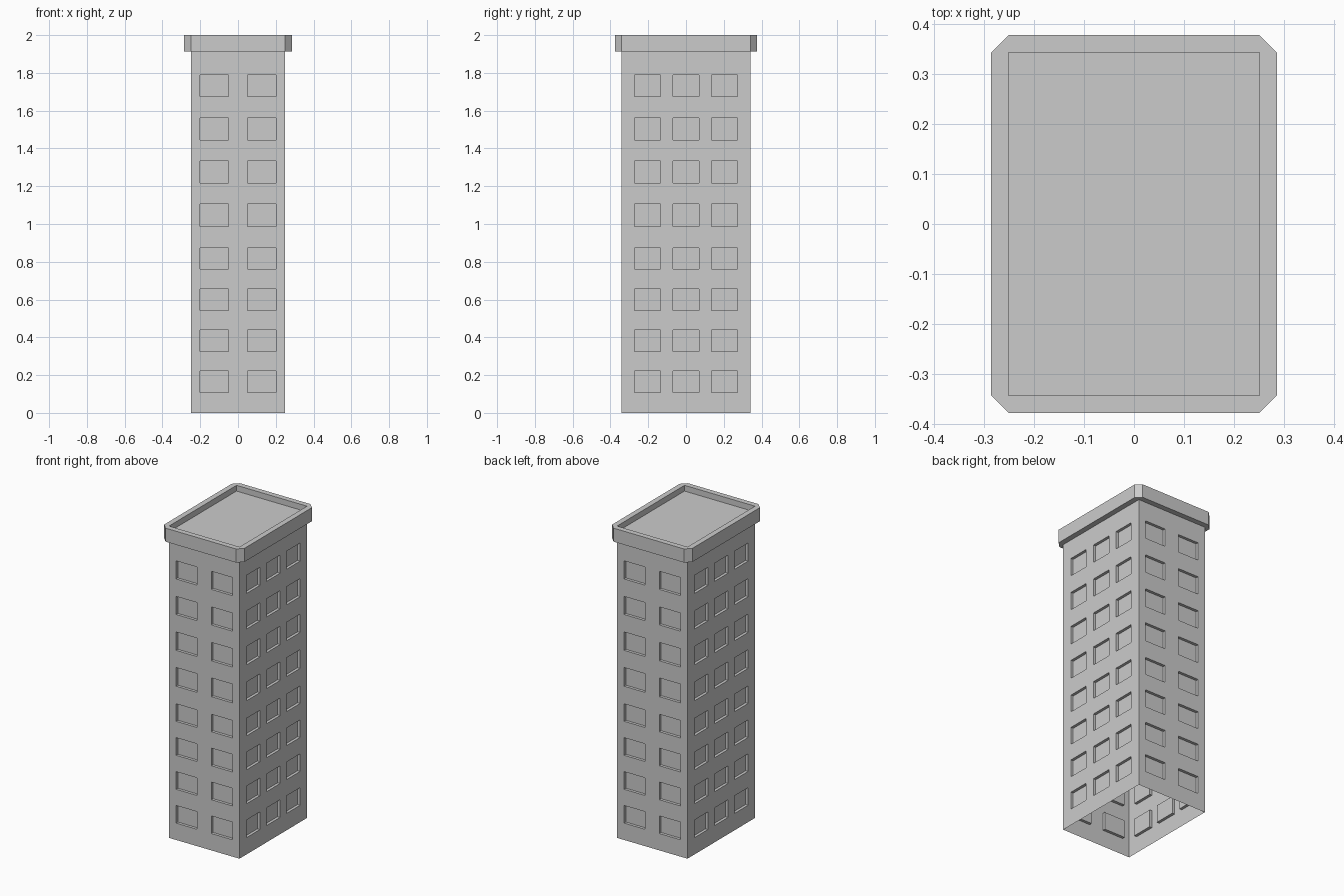
import bpy, bmesh

if "Cube" in bpy.data.objects:
    bpy.data.objects.remove(bpy.data.objects["Cube"])

HX, HY = 0.25, 0.342          # half size of the tower body
LIP = 0.035                   # cornice overhang
Z_LEDGE, Z_ROOF, Z_TOP = 1.913, 1.963, 2.0
DEPTH = 0.018                 # window recess

# Grid lines: every odd/odd cell is a window
X_LINES = [-HX, -0.2, -0.05, 0.05, 0.2, HX]
Y_LINES = [-HY, -0.273, -0.135, -0.07, 0.07, 0.135, 0.273, HY]
Z_LINES = [0, 0.108, 0.221, 0.325, 0.438, 0.543, 0.656, 0.761, 0.873,
           0.986, 1.106, 1.216, 1.334, 1.446, 1.562, 1.674, 1.79, Z_LEDGE]


def finish(bm, name):
    bmesh.ops.remove_doubles(bm, verts=bm.verts, dist=1e-5)
    mesh = bpy.data.meshes.new(name)
    bm.to_mesh(mesh)
    bm.free()
    obj = bpy.data.objects.new(name, mesh)
    bpy.context.collection.objects.link(obj)
    return obj


def wall(bm, lines, place):
    """One facade; place(u, z, d) maps to 3D, d is the distance inward."""
    def face(*pts):
        bm.faces.new([bm.verts.new(place(*p)) for p in pts])

    for i, (a, b) in enumerate(zip(lines, lines[1:])):
        for j, (lo, hi) in enumerate(zip(Z_LINES, Z_LINES[1:])):
            ring = [(a, lo), (b, lo), (b, hi), (a, hi)]
            window = i % 2 and j % 2
            face(*[(u, z, DEPTH if window else 0) for u, z in ring])
            if window:
                for p, q in zip(ring, ring[1:] + ring[:1]):
                    face((*p, 0), (*q, 0), (*q, DEPTH), (*p, DEPTH))


# Tower walls, open at the bottom
bm = bmesh.new()
wall(bm, X_LINES, lambda u, z, d: (u, -HY + d, z))
wall(bm, X_LINES, lambda u, z, d: (-u, HY - d, z))
wall(bm, Y_LINES, lambda u, z, d: (HX - d, u, z))
wall(bm, Y_LINES, lambda u, z, d: (-HX + d, -u, z))
finish(bm, "tower_walls")

# Cornice with cut corners, raised rim and sunken roof
bm = bmesh.new()
corners = [(1, -1), (1, 1), (-1, 1), (-1, -1)]
outer, inner = [], []
for sx, sy in corners:
    pair = [(sx * HX, sy * (HY + LIP)), (sx * (HX + LIP), sy * HY)]
    outer += pair if sx * sy < 0 else pair[::-1]
    inner += [(sx * HX, sy * HY)] * 2


def ring(points, z):
    return [bm.verts.new((x, y, z)) for x, y in points]


loops = [(inner, Z_LEDGE), (outer, Z_LEDGE), (outer, Z_TOP),
         (inner, Z_TOP), (inner, Z_ROOF)]
for (low, z0), (high, z1) in zip(loops, loops[1:]):
    a, b = ring(low, z0), ring(high, z1)
    for k in range(8):
        n = (k + 1) % 8
        bm.faces.new((a[k], a[n], b[n], b[k]))
bm.faces.new(ring(inner[::2], Z_ROOF))
finish(bm, "cornice_and_roof")
